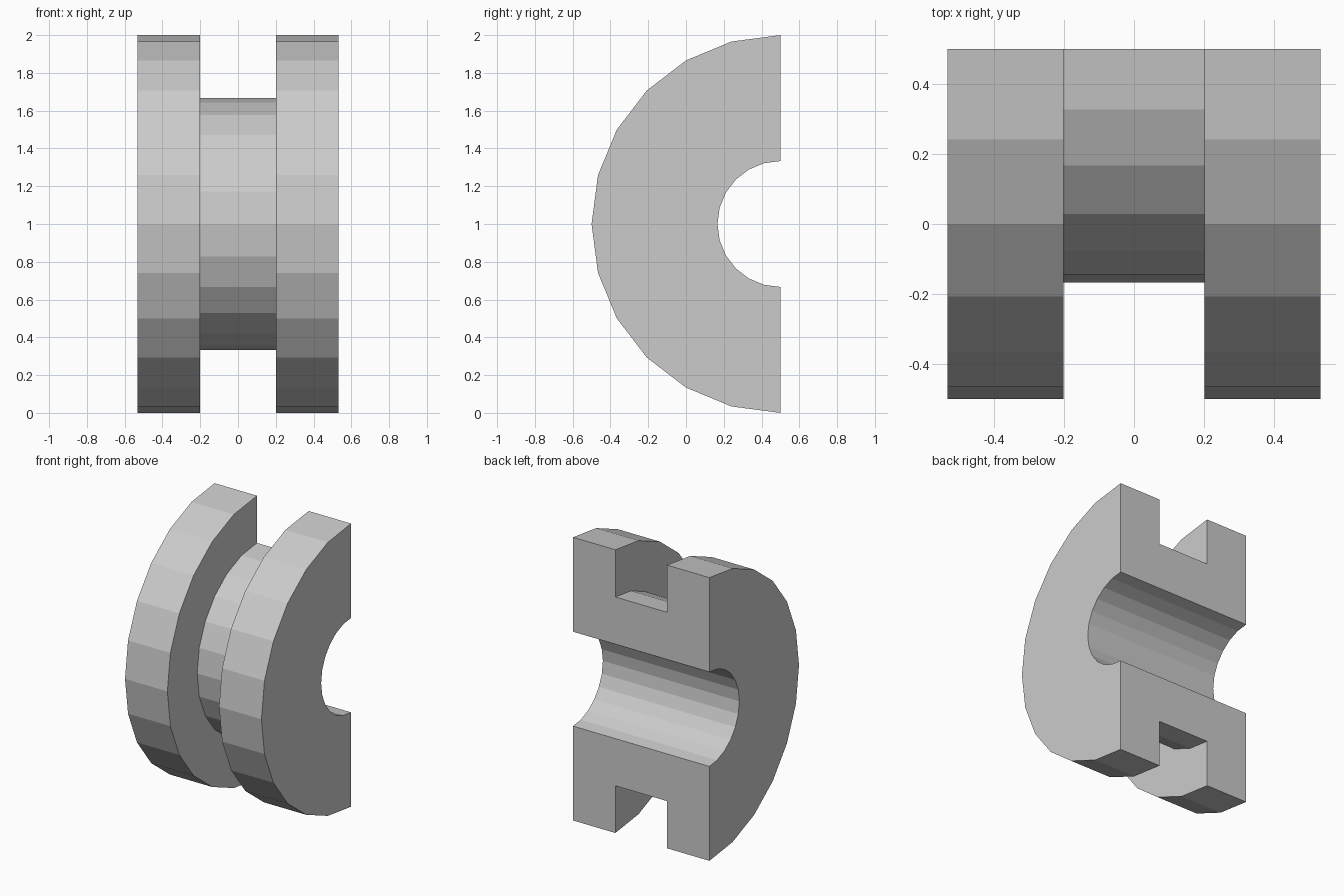
import bpy, bmesh, math

if "Cube" in bpy.data.objects:
    bpy.data.objects.remove(bpy.data.objects["Cube"])

SEGMENTS = 12
AXIS_Y, AXIS_Z = 0.5, 1.0
BORE, HUB, RIM = 1 / 3, 2 / 3, 1.0
HALF_WIDTH, HALF_GROOVE = 0.533, 0.202

# U-shaped cross-section as (x, radius): bore, two flanges, groove between them
half = [(HALF_WIDTH, BORE), (HALF_WIDTH, RIM), (HALF_GROOVE, RIM), (HALF_GROOVE, HUB)]
profile = half + [(-x, r) for x, r in reversed(half)]

bm = bmesh.new()

# Sweep the section half a turn around the x axis, bulging to the front
rings = []
for i in range(SEGMENTS + 1):
    a = math.pi * i / SEGMENTS
    rings.append([bm.verts.new((x, AXIS_Y - r * math.sin(a), AXIS_Z + r * math.cos(a)))
                  for x, r in profile])

n = len(profile)
for a, b in zip(rings, rings[1:]):
    for j in range(n):
        k = (j + 1) % n
        bm.faces.new((a[j], a[k], b[k], b[j]))

# Flat cut faces at the back
bm.faces.new(rings[0])
bm.faces.new(rings[-1])
bmesh.ops.recalc_face_normals(bm, faces=bm.faces)

mesh = bpy.data.meshes.new("half_spool")
bm.to_mesh(mesh)
bm.free()
bpy.context.collection.objects.link(bpy.data.objects.new("half_spool", mesh))
